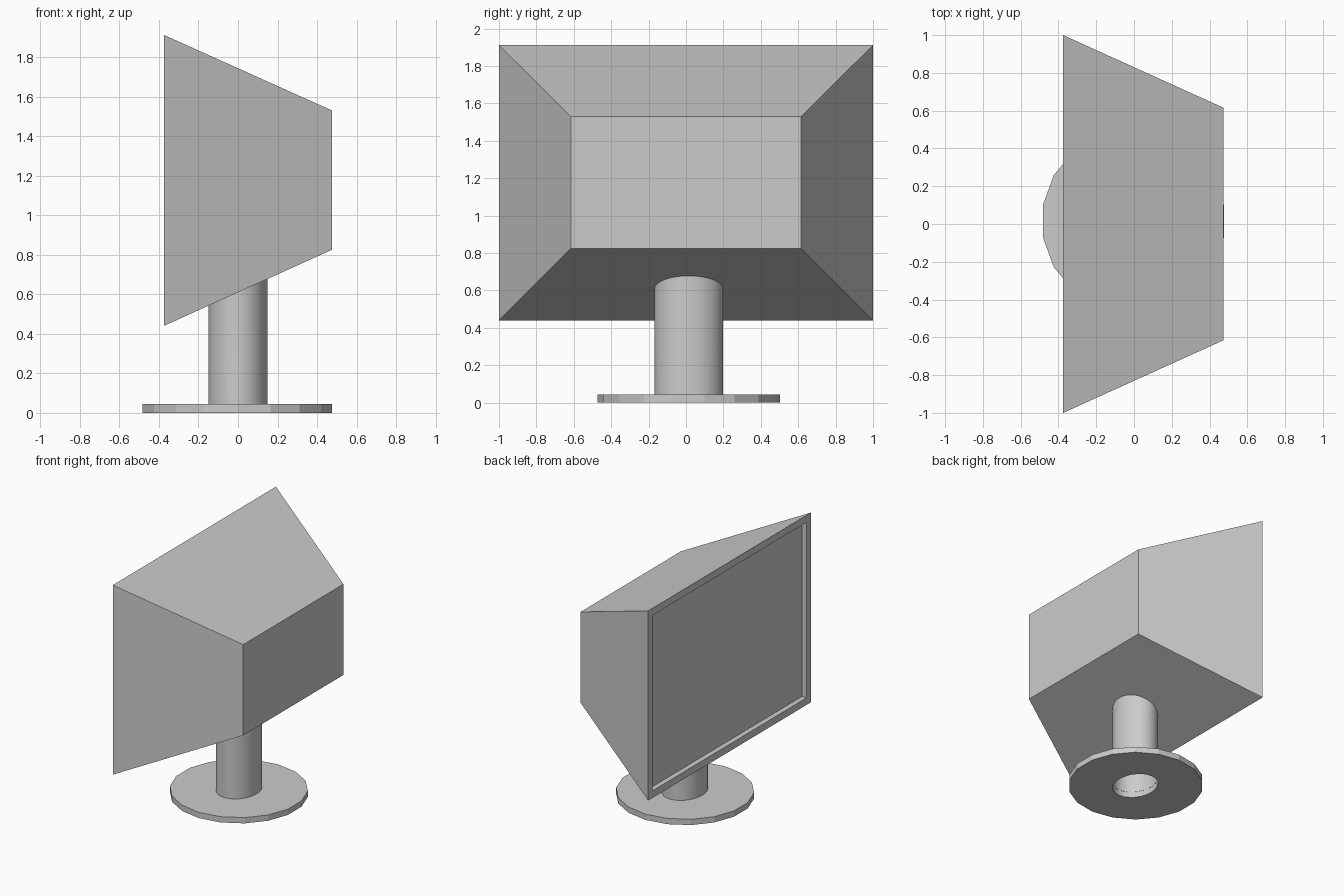
import bpy, bmesh
from math import cos, sin, pi

if "Cube" in bpy.data.objects:
    bpy.data.objects.remove(bpy.data.objects["Cube"])


def ring(bm, rx, ry, n, z, cx=0.0, cy=0.015):
    """Elliptical vertex loop with flats facing +-x; z may be a function of x."""
    verts = []
    for i in range(n):
        a = 2 * pi * (i + 0.5) / n
        x, y = cx + rx * cos(a), cy + ry * sin(a)
        verts.append(bm.verts.new((x, y, z(x) if callable(z) else z)))
    return verts


def rect(bm, x, hy, z0, z1):
    """Rectangular vertex loop in a plane of constant x."""
    return [bm.verts.new((x, y, z)) for y, z in
            ((-hy, z0), (hy, z0), (hy, z1), (-hy, z1))]


def bridge(bm, a, b):
    n = len(a)
    for i in range(n):
        j = (i + 1) % n
        bm.faces.new((a[i], a[j], b[j], b[i]))


def finish(bm, name, smooth=False):
    bmesh.ops.recalc_face_normals(bm, faces=bm.faces)
    for f in bm.faces:
        f.smooth = smooth
    me = bpy.data.meshes.new(name)
    bm.to_mesh(me)
    bm.free()
    ob = bpy.data.objects.new(name, me)
    bpy.context.collection.objects.link(ob)
    return ob


# Housing: tapered box with a framed, recessed screen on the -x side
bm = bmesh.new()
b, depth = 0.055, 0.04
loops = [rect(bm, 0.475, 0.615, 0.825, 1.53),
         rect(bm, -0.375, 1.0, 0.44, 1.912),
         rect(bm, -0.375, 1.0 - b, 0.44 + b, 1.912 - b),
         rect(bm, -0.375 + depth, 1.0 - b, 0.44 + b, 1.912 - b)]
for lo, hi in zip(loops, loops[1:]):
    bridge(bm, lo, hi)
bm.faces.new(loops[0])
bm.faces.new(loops[-1])
finish(bm, "monitor_housing")

# Stem: open oval tube, its top cut to the slope of the housing underside
bm = bmesh.new()
bridge(bm, ring(bm, 0.151, 0.183, 36, 0.0),
       ring(bm, 0.151, 0.183, 36, lambda x: 0.61 + 0.453 * x + 0.005))
finish(bm, "stem", smooth=True)

# Base: low-poly disc with a hole where the stem passes through
bm = bmesh.new()
outer, hole, n, h = 0.487, (0.151, 0.183), 18, 0.045
loops = [ring(bm, *hole, n, 0.0), ring(bm, outer, outer, n, 0.0, -0.003),
         ring(bm, outer, outer, n, h, -0.003), ring(bm, *hole, n, h)]
for lo, hi in zip(loops, loops[1:]):
    bridge(bm, lo, hi)
finish(bm, "base")
